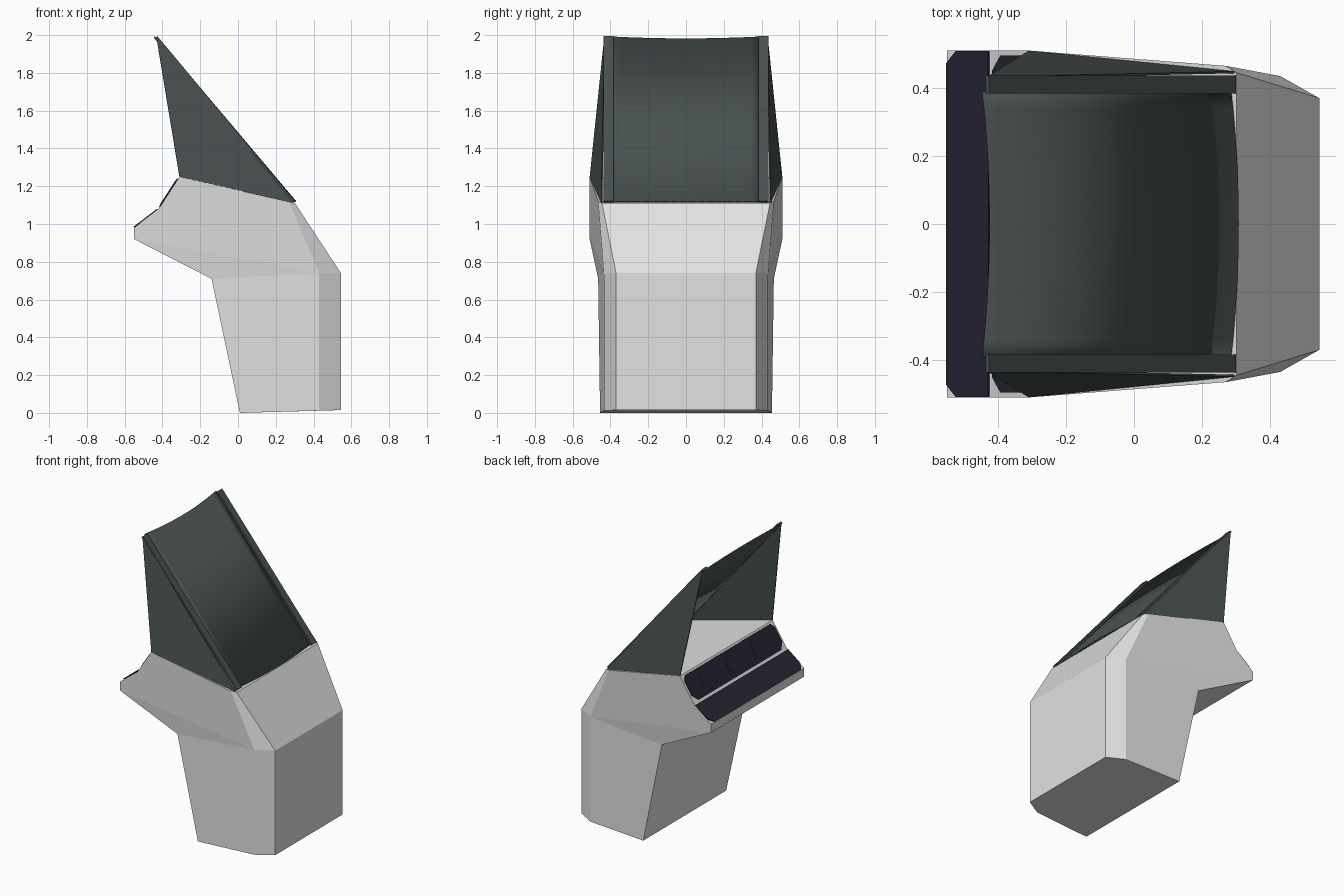
import bpy, bmesh, math
from mathutils import Vector, Matrix

if "Cube" in bpy.data.objects:
    bpy.data.objects.remove(bpy.data.objects["Cube"], do_unlink=True)


def material(name, rgb):
    m = bpy.data.materials.new(name)
    m.use_nodes = True
    m.diffuse_color = (*rgb, 1)
    m.node_tree.nodes["Principled BSDF"].inputs["Base Color"].default_value = (*rgb, 1)
    return m


GREY = material("light grey", (0.76, 0.76, 0.76))
HOOD = material("dark green grey", (0.065, 0.082, 0.078))
NAVY = material("dark navy", (0.018, 0.017, 0.032))


def finish(name, bm, mat):
    bmesh.ops.recalc_face_normals(bm, faces=bm.faces)
    me = bpy.data.meshes.new(name)
    bm.to_mesh(me)
    bm.free()
    ob = bpy.data.objects.new(name, me)
    me.materials.append(mat)
    bpy.context.collection.objects.link(ob)
    return ob


def solidify(ob, thickness, offset=0):
    mod = ob.modifiers.new("thickness", "SOLIDIFY")
    mod.thickness, mod.offset = thickness, offset


# Body: named corners of one side, mirrored across y
corners = {
    "toe": (0.01, 0.455, 0), "heel": (0.43, 0.435, 0.012), "back": (0.545, 0.37, 0.015),
    "knee": (-0.14, 0.465, 0.71), "hip": (0.43, 0.435, 0.74), "rump": (0.545, 0.37, 0.74),
    "nape": (0.27, 0.465, 1.118), "neck": (0.302, 0.445, 1.11), "brow": (-0.31, 0.51, 1.25),
    "crease": (-0.42, 0.51, 1.08), "lip": (-0.55, 0.51, 0.98), "chin": (-0.55, 0.51, 0.92),
}
bm = bmesh.new()
sides = [{k: bm.verts.new((x, s * y, z)) for k, (x, y, z) in corners.items()} for s in (1, -1)]
side_faces = ["toe heel hip knee", "heel back rump hip", "knee hip chin",
              "chin hip nape brow crease lip", "hip rump neck nape"]
for side in sides:
    for f in side_faces:
        bm.faces.new([side[k] for k in f.split()])
left, right = sides
for strip in ("toe heel back", "back rump", "rump neck", "neck nape brow", "brow crease",
              "crease lip", "lip chin", "chin knee", "knee toe"):
    names = strip.split()
    bm.faces.new([left[k] for k in names] + [right[k] for k in reversed(names)])
finish("cabinet_body", bm, GREY)


# Control panels: chamfered plates lying on the sloped operator faces
def panel(name, low, high, half, cut_low, cut_high, lift=0.006):
    a, b = Vector((low[0], 0, low[1])), Vector((high[0], 0, high[1]))
    up = (b - a).normalized()
    out = Vector((-up.z, 0, up.x))
    h = (b - a).length
    outline = [(half - cut_low, 0), (half, cut_low), (half, h - cut_high), (half - cut_high, h)]
    outline += [(-y, t) for y, t in reversed(outline)]
    bm = bmesh.new()
    face = bm.faces.new([bm.verts.new(a + up * t + Vector((0, y, 0))) for y, t in outline])
    ext = bmesh.ops.extrude_face_region(bm, geom=[face])
    bmesh.ops.translate(bm, vec=out * lift,
                        verts=[v for v in ext["geom"] if isinstance(v, bmesh.types.BMVert)])
    finish(name, bm, NAVY)
    return a + up * h / 2 + out * lift, up, out


panel("lower_control_panel", (-0.549, 0.981), (-0.425, 1.076), 0.508, 0.035, 0.002)
mid, up, out = panel("upper_control_panel", (-0.413, 1.09), (-0.317, 1.239), 0.495, 0.045, 0.03)

# Round discs on the upper panel
for i, y in enumerate((-0.28, 0, 0.28)):
    bm = bmesh.new()
    basis = Matrix((up, Vector((0, 1, 0)), out)).transposed().to_4x4()
    bmesh.ops.create_cone(bm, cap_ends=True, segments=32, radius1=0.075, radius2=0.075,
                          depth=0.003, matrix=Matrix.Translation(mid + Vector((0, y, 0))) @ basis)
    finish(f"panel_disc_{i + 1}", bm, NAVY)

# Hood: triangular cheeks and sloped rails on both sides
foot, tip = Vector((0.295, 0, 1.118)), Vector((-0.432, 0, 1.99))
slope = tip - foot
normal = Vector((slope.z, 0, -slope.x)).normalized()
for s, label in ((1, "left"), (-1, "right")):
    bm = bmesh.new()
    bm.faces.new([bm.verts.new(p) for p in ((-0.31, s * 0.507, 1.25), (0.295, s * 0.446, 1.112),
                                           (-0.432, s * 0.43, 1.99))])
    solidify(finish(f"hood_cheek_{label}", bm, HOOD), 0.006)

    bm = bmesh.new()
    bmesh.ops.create_cube(bm, size=1)
    basis = Matrix((slope.normalized(), Vector((0, 1, 0)), normal)).transposed().to_4x4()
    bmesh.ops.transform(bm, verts=bm.verts, matrix=Matrix.Translation((foot + tip) / 2 + Vector((0, s * 0.41, 0)))
                        @ basis @ Matrix.Diagonal((slope.length, 0.052, 0.014, 1)))
    finish(f"hood_rail_{label}", bm, HOOD)

# Hood roof: a gently bowed sheet between the rails
bm = bmesh.new()
cols = 16
rows = []
for t in (0, 1):
    row = []
    for i in range(cols + 1):
        u = 2 * i / cols - 1
        bow = 1 - u * u
        p = foot.lerp(tip, t) + Vector((0.022 * bow - 0.012, 0.39 * u, -0.01 * bow * t))
        row.append(bm.verts.new(p))
    rows.append(row)
for i in range(cols):
    bm.faces.new((rows[0][i], rows[0][i + 1], rows[1][i + 1], rows[1][i]))
roof = finish("hood_roof", bm, HOOD)
solidify(roof, 0.008)
bpy.context.view_layer.objects.active = roof
roof.select_set(True)
bpy.ops.object.shade_smooth_by_angle(angle=math.radians(30))
